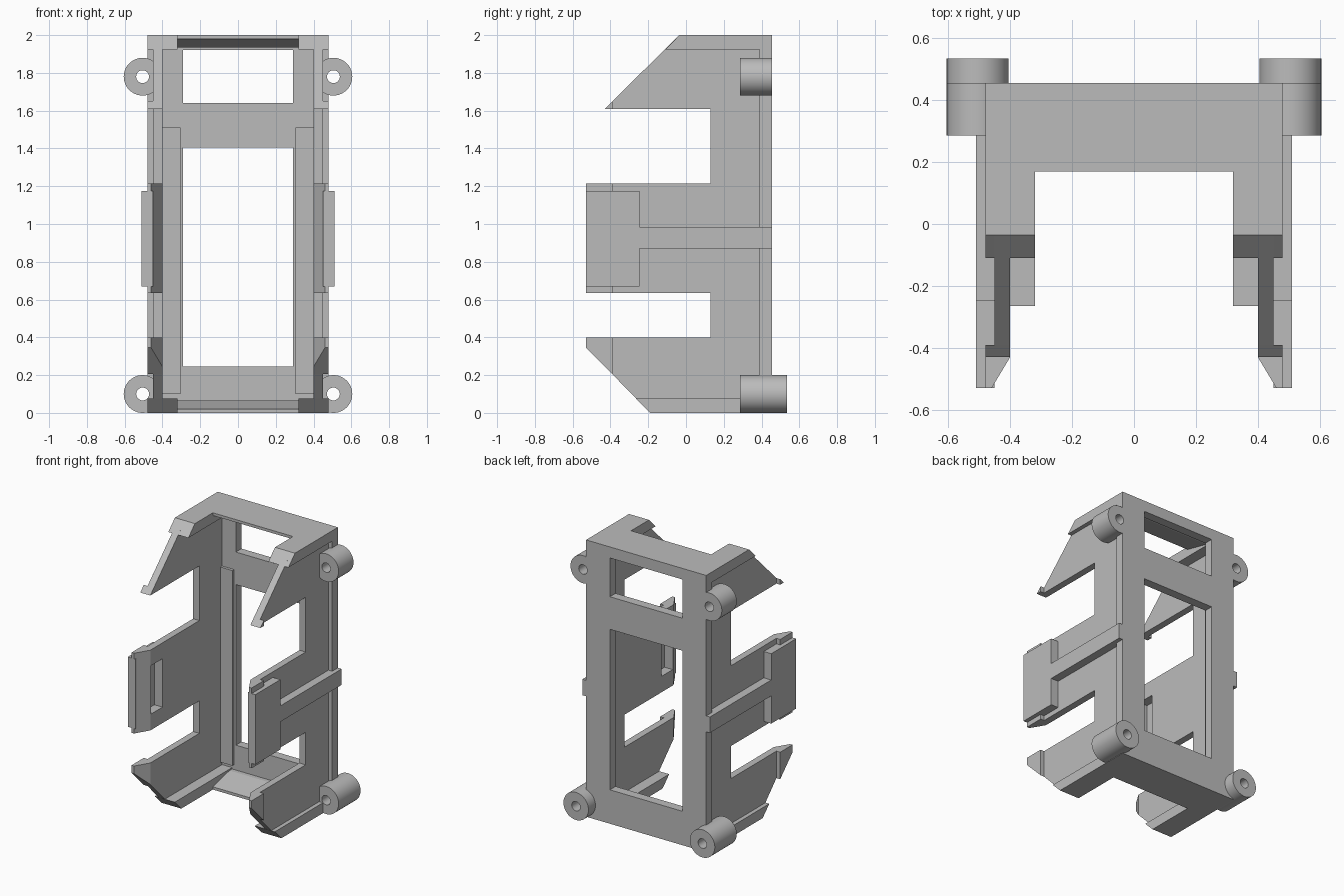
import bpy, bmesh, math
from mathutils import Vector, Matrix

old = bpy.data.objects.get("Cube")
if old:
    bpy.data.objects.remove(old, do_unlink=True)

grey = bpy.data.materials.new("plain_grey")
grey.use_nodes = True
GREY = (0.5, 0.5, 0.5, 1)
grey.diffuse_color = GREY
grey.node_tree.nodes["Principled BSDF"].inputs["Base Color"].default_value = GREY


def finish(name, bm):
    bmesh.ops.recalc_face_normals(bm, faces=bm.faces)
    mesh = bpy.data.meshes.new(name)
    bm.to_mesh(mesh)
    bm.free()
    mesh.materials.append(grey)
    obj = bpy.data.objects.new(name, mesh)
    bpy.context.collection.objects.link(obj)
    return obj


def prism(name, profile, lo, hi, axis, cut=None):
    """Extrude a profile along x (points are y, z) or along z (points are x, y)."""
    def place(p, d):
        return (d, p[0], p[1]) if axis == "x" else (p[0], p[1], d)
    bm = bmesh.new()
    face = bm.faces.new([bm.verts.new(place(p, lo)) for p in profile])
    ext = bmesh.ops.extrude_face_region(bm, geom=[face])["geom"]
    verts = [v for v in ext if isinstance(v, bmesh.types.BMVert)]
    bmesh.ops.translate(bm, verts=verts, vec=place((0, 0), hi - lo))
    if cut:
        geom = bm.verts[:] + bm.edges[:] + bm.faces[:]
        bmesh.ops.bisect_plane(bm, geom=geom, plane_co=cut[0], plane_no=cut[1], clear_outer=True)
        bmesh.ops.holes_fill(bm, edges=[e for e in bm.edges if e.is_boundary])
    return finish(name, bm)


def box(name, x, y, z):
    return prism(name, [(y[0], z[0]), (y[1], z[0]), (y[1], z[1]), (y[0], z[1])], x[0], x[1], "x")


def cylinder(name, x, z, radius, y, sides=48):
    bm = bmesh.new()
    turn = Matrix.Translation((x, (y[0] + y[1]) / 2, z)) @ Matrix.Rotation(math.pi / 2, 4, "X")
    bmesh.ops.create_cone(bm, cap_ends=True, segments=sides, radius1=radius, radius2=radius,
                          depth=y[1] - y[0], matrix=turn)
    return finish(name, bm)


def carve(targets, cutter):
    for obj in targets:
        mod = obj.modifiers.new("carve", "BOOLEAN")
        mod.operation = "DIFFERENCE"
        mod.solver = "EXACT"
        mod.object = cutter
        bpy.context.view_layer.objects.active = obj
        bpy.ops.object.modifier_apply(modifier=mod.name)
    bpy.data.objects.remove(cutter, do_unlink=True)


BACK, INNER, WALL, RIM, OUTER = 0.455, 0.40, 0.45, 0.48, 0.51

# Back panel with two windows
back = box("back_panel", (-RIM, RIM), (0.39, BACK), (0, 2))
for z in ((0.245, 1.405), (1.64, 1.92)):
    carve([back], box("window_cutter", (-0.29, 0.29), (0.3, 0.6), z))

# Cross pieces with sloping inner faces, at bottom and top
slope = [(0.17, 0), (0.17, 0.02), (0.36, 0.065), (BACK, 0.065), (BACK, 0)]
prism("bottom_cross_piece", slope, -0.32, 0.32, "x")
prism("top_cross_piece", [(y, 2 - z) for y, z in slope], -0.32, 0.32, "x")

# Side wall outline: upper, middle and lower arms
wall_profile = [(0.39, 2), (-0.035, 2), (-0.39, 1.65), (-0.39, 1.61), (0.13, 1.61),
                (0.13, 1.215), (-0.39, 1.215), (-0.39, 0.635), (0.13, 0.635),
                (0.13, 0.40), (-0.39, 0.40), (-0.39, 0.205), (-0.19, 0), (0.39, 0)]
tip_profile = [(INNER, -0.39), (RIM, -0.39), (RIM, -0.53), (0.46, -0.53), (INNER, -0.43)]
lower_slope = (Vector((0, -0.53, 0.345)), Vector((0, -1, -1)))

for side, s in (("left", 1), ("right", -1)):
    def span(a, b):
        return sorted((s * a, s * b))

    wall = prism(side + "_wall", wall_profile, *span(INNER, WALL), "x")

    # Thick flanges along the top and bottom edges
    prism(side + "_top_flange", [(-0.035, 2), (-0.11, 1.925), (BACK, 1.925), (BACK, 2)],
          *span(0.32, RIM), "x")
    prism(side + "_bottom_flange", [(-0.19, 0), (-0.265, 0.075), (BACK, 0.075), (BACK, 0)],
          *span(0.32, RIM), "x")

    # Arm tips
    outline = [(s * x, y) for x, y in tip_profile]
    prism(side + "_upper_tip", [(-0.39, 1.61), (-0.43, 1.61), (-0.39, 1.65)],
          *span(INNER, RIM), "x")
    tip = prism(side + "_middle_tip", outline, 0.635, 1.215, "z")
    prism(side + "_lower_tip", outline, 0.1, 0.40, "z", lower_slope)

    # Outer pad and rail, with a pocket on the inside
    pad = box(side + "_grip_pad", span(WALL, OUTER), (-0.53, -0.245), (0.67, 1.175))
    box(side + "_rail", span(WALL, OUTER), (-0.245, BACK), (0.87, 0.985))
    carve([wall, tip, pad], box("pocket_cutter", span(0.37, 0.465), (-0.42, -0.29), (0.75, 1.1)))

    # Raised inner strip beside the tall window
    box(side + "_inner_strip", span(0.305, INNER), (0.37, 0.39), (0.10, 1.51))

    # Screw lugs
    for level, z, end in (("lower", 0.1, 0.535), ("upper", 1.78, BACK)):
        lug = cylinder(side + "_" + level + "_lug", s * 0.505, z, 0.1, (0.285, end))
        carve([lug, back], cylinder("hole_cutter", s * 0.505, z, 0.034, (0.2, 0.6), 32))
        bpy.ops.object.select_all(action="DESELECT")
        lug.select_set(True)
        bpy.context.view_layer.objects.active = lug
        bpy.ops.object.shade_smooth_by_angle(angle=math.radians(30))
